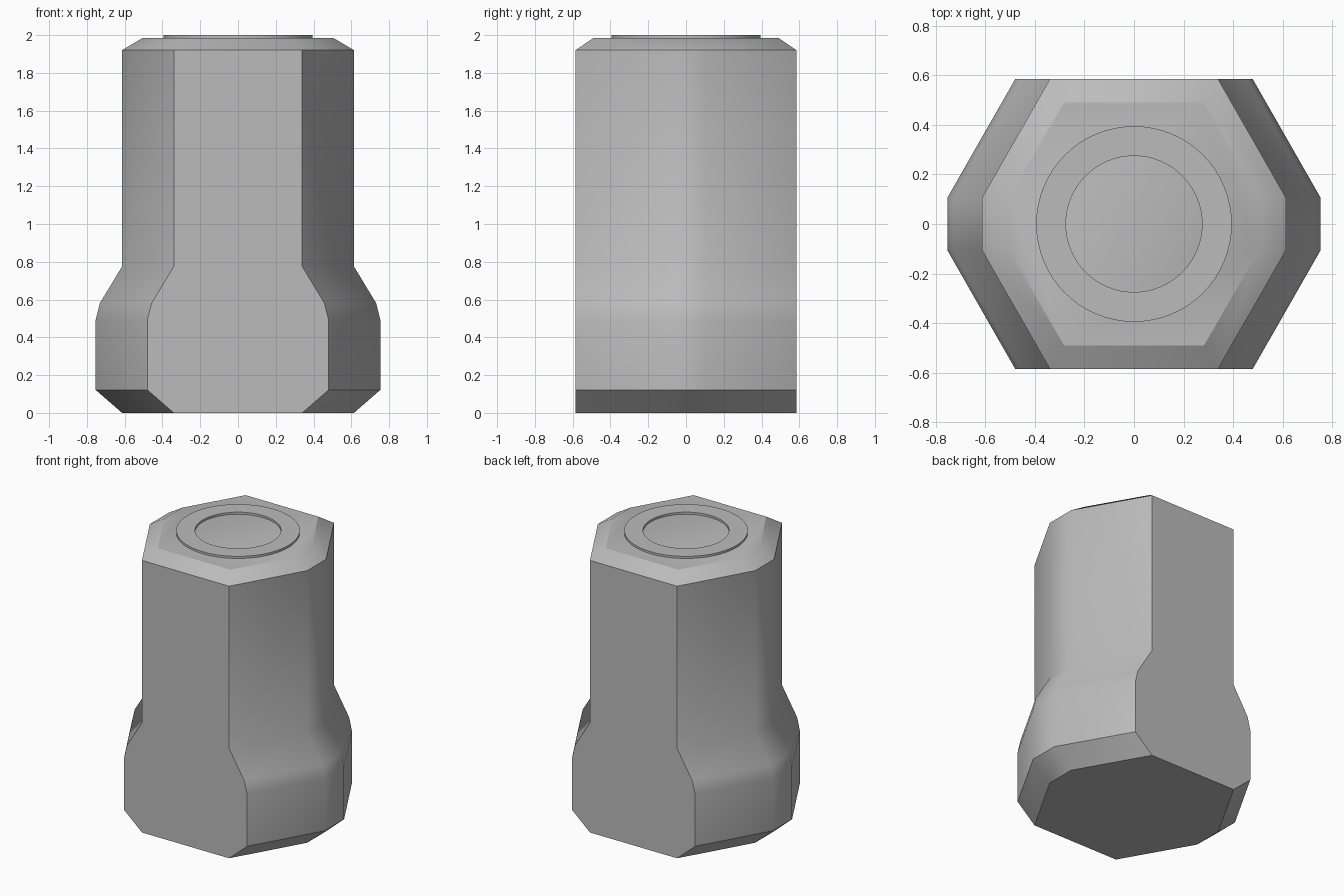
import bpy
import bmesh
import math

cube = bpy.data.objects.get("Cube")
if cube:
    bpy.data.objects.remove(cube, do_unlink=True)

grey = bpy.data.materials.new("plain_grey")
grey.use_nodes = True
COLOUR = (0.5, 0.5, 0.5, 1)
grey.diffuse_color = COLOUR
grey.node_tree.nodes["Principled BSDF"].inputs["Base Color"].default_value = COLOUR


def loft(name, loops, closed, angle):
    """Skin a stack of equal-length point loops; cap the ends unless closed."""
    bm = bmesh.new()
    rings = [[bm.verts.new(p) for p in loop] for loop in loops]
    pairs = list(zip(rings, rings[1:]))
    if closed:
        pairs.append((rings[-1], rings[0]))
    else:
        bm.faces.new(rings[0])
        bm.faces.new(rings[-1])
    for low, high in pairs:
        for i in range(len(low)):
            j = (i + 1) % len(low)
            bm.faces.new((low[i], low[j], high[j], high[i]))
    bmesh.ops.recalc_face_normals(bm, faces=bm.faces)
    mesh = bpy.data.meshes.new(name)
    bm.to_mesh(mesh)
    bm.free()
    mesh.materials.append(grey)
    obj = bpy.data.objects.new(name, mesh)
    bpy.context.collection.objects.link(obj)
    bpy.ops.object.select_all(action="DESELECT")
    obj.select_set(True)
    bpy.context.view_layer.objects.active = obj
    bpy.ops.object.shade_smooth_by_angle(angle=math.radians(angle))
    return obj


def section(z, flat_x, flat_y, side_x, side_y):
    """Flat front and back, slanted flanks and a narrow side face."""
    quarter = [(side_x, side_y), (flat_x, flat_y)]
    half = quarter + [(-x, y) for x, y in reversed(quarter)]
    return [(x, y, z) for x, y in half + [(-x, -y) for x, y in half]]


def circle(radius, z, count=64):
    turns = [2 * math.pi * i / count for i in range(count)]
    return [(radius * math.cos(a), radius * math.sin(a), z) for a in turns]


# Body: height and sideways widening of each section, then the bevelled top
widths = [(0, 0), (0.122, 0.14), (0.49, 0.14), (0.58, 0.118), (0.775, 0), (1.92, 0)]
sections = [section(z, 0.34 + d, 0.585, 0.614 + d, 0.106) for z, d in widths]
sections.append(section(1.985, 0.283, 0.49, 0.505, 0.106))
loft("body", sections, False, 33)

# Raised rim on the top, open in the middle
rim = [(0.275, 1.98), (0.395, 1.98), (0.395, 2.0), (0.275, 2.0)]
loft("top_rim", [circle(r, z) for r, z in rim], True, 30)
